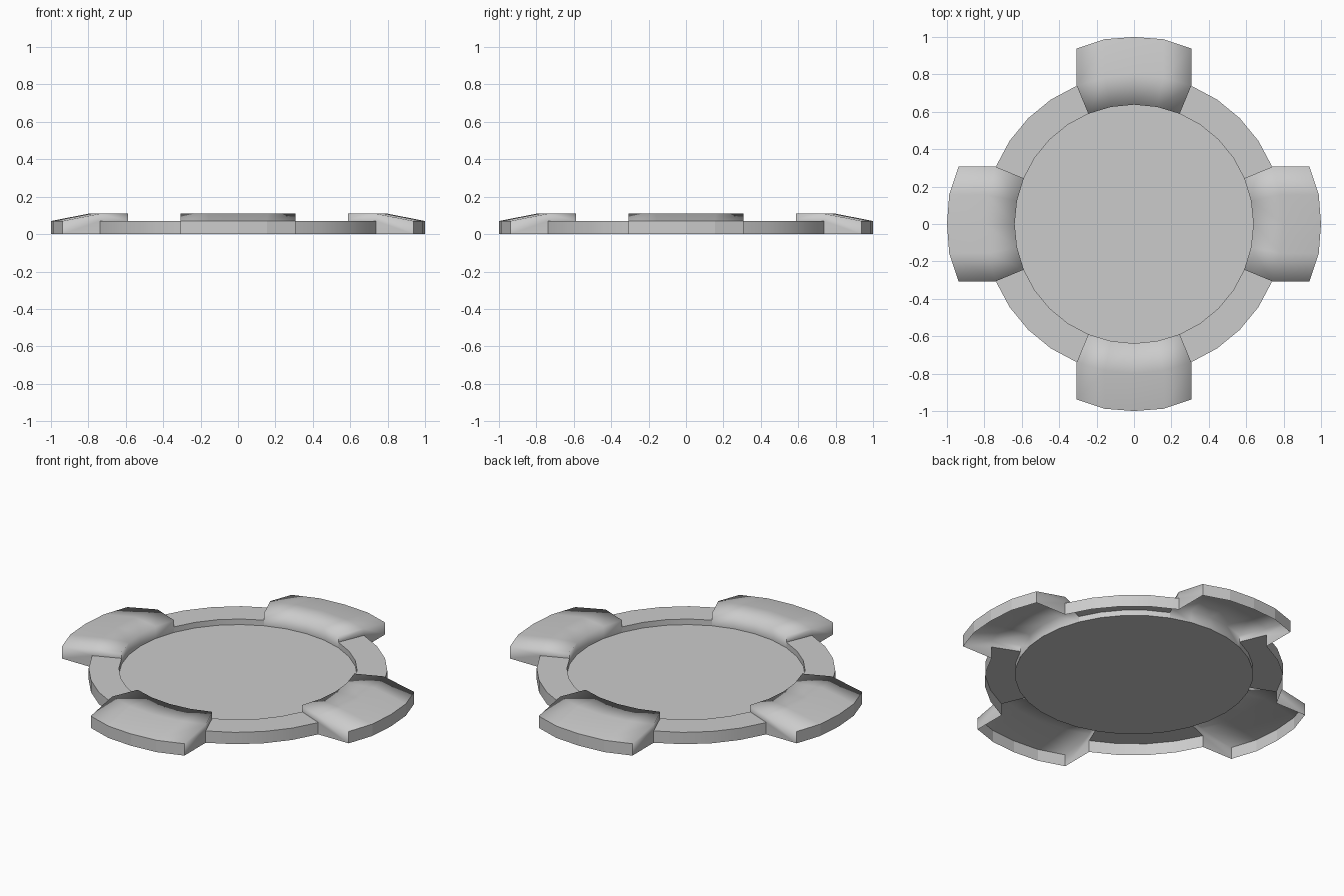
import bpy, bmesh
from math import sin, cos, radians
from mathutils import Vector, Matrix

if "Cube" in bpy.data.objects:
    bpy.data.objects.remove(bpy.data.objects["Cube"])

R_IN, R_RIM = 0.638, 0.80
Z_DISC, Z_RIM, Z_TOP = 0.037, 0.07, 0.109
STEP = 11.25                      # 32-sided circles


def polar(r, k, z):
    """Point k steps clockwise from +y."""
    a = radians(k * STEP)
    return Vector((r * sin(a), r * cos(a), z))


def at_z(p, z):
    return Vector((p.x, p.y, z))


def add_face(bm, pts, hint, smooth=True):
    """Add a face whose normal points along the hint."""
    f = bm.faces.new([bm.verts.new(p) for p in pts])
    f.normal_update()
    if f.normal.dot(Vector(hint)) < 0:
        f.normal_flip()
    f.smooth = smooth


def finish(bm, name, rot=0):
    bmesh.ops.remove_doubles(bm, verts=bm.verts, dist=1e-4)
    me = bpy.data.meshes.new(name)
    bm.to_mesh(me)
    bm.free()
    me.transform(Matrix.Rotation(radians(rot), 4, 'Z'))
    ob = bpy.data.objects.new(name, me)
    bpy.context.collection.objects.link(ob)
    return ob


UP = (0, 0, 1)

# Recessed centre disc
bm = bmesh.new()
add_face(bm, [polar(R_IN, k, Z_DISC) for k in range(32)], UP, False)
finish(bm, "centre_disc")

# Rim segments between the tabs: inner step, flat top, outer wall
bm = bmesh.new()
for quarter in range(4):
    for k in range(quarter * 8 + 2, quarter * 8 + 6):
        out = polar(1, k + 0.5, 0)
        i0, i1 = polar(R_IN, k, Z_RIM), polar(R_IN, k + 1, Z_RIM)
        o0, o1 = polar(R_RIM, k, Z_RIM), polar(R_RIM, k + 1, Z_RIM)
        add_face(bm, [at_z(i0, Z_DISC), at_z(i1, Z_DISC), i1, i0], -out)
        add_face(bm, [i0, i1, o1, o0], UP)
        add_face(bm, [o0, o1, at_z(o1, 0), at_z(o0, 0)], out)
rim = finish(bm, "rim")
rim.data.set_sharp_from_angle(angle=radians(35))


# Hollow raised tab: inner wall, flat top, sloping outer top, walls
def make_tab(name, rot):
    bm = bmesh.new()
    y_out = {0: 1.0, 1: 0.988, 2: 0.938}
    cols = []
    for k in range(-2, 3):
        inner, mid = polar(R_IN, k, Z_TOP), polar(R_RIM, k, Z_TOP)
        outer = Vector((mid.x, y_out[abs(k)], Z_RIM))
        cols.append((inner, mid, outer))
    for (i0, m0, o0), (i1, m1, o1) in zip(cols, cols[1:]):
        add_face(bm, [at_z(i0, Z_DISC), at_z(i1, Z_DISC), i1, i0], (0, -1, 0))
        add_face(bm, [i0, i1, m1, m0], UP)
        add_face(bm, [m0, m1, o1, o0], UP)
        add_face(bm, [o0, o1, at_z(o1, 0), at_z(o0, 0)], (0, 1, 0), False)
    for side, (i, m, o) in ((-1, cols[0]), (1, cols[-1])):
        add_face(bm, [at_z(i, Z_RIM), i, m, at_z(m, Z_RIM)], (side, 0, 0))
        add_face(bm, [at_z(m, 0), at_z(m, Z_RIM), m, o, at_z(o, 0)], (side, 0, 0))
    finish(bm, name, rot)


for name, rot in (("back_tab", 0), ("left_tab", 90), ("front_tab", 180), ("right_tab", 270)):
    make_tab(name, rot)
